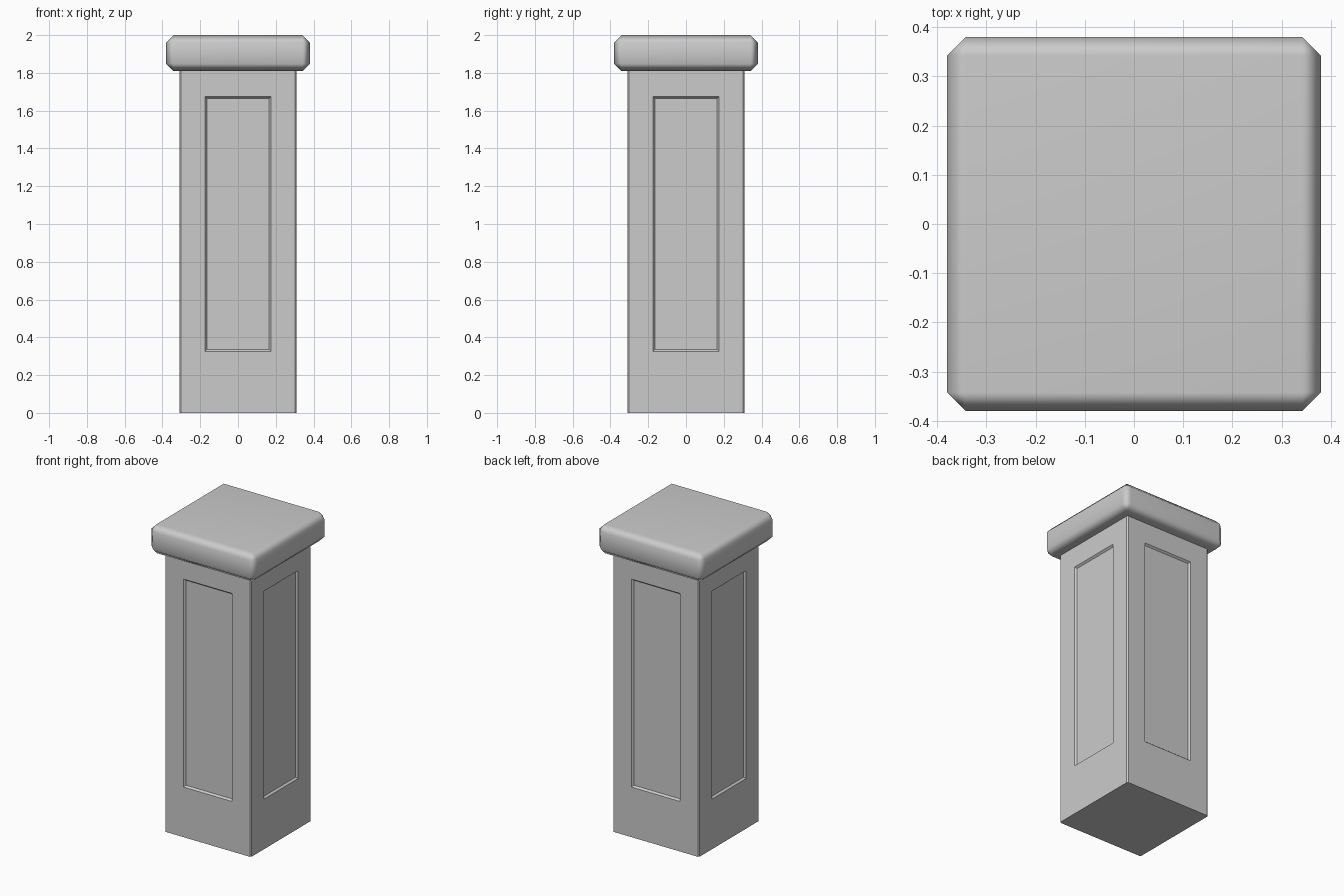
import bpy, bmesh, math
from mathutils import Vector

if "Cube" in bpy.data.objects:
    bpy.data.objects.remove(bpy.data.objects["Cube"])


def box(name, half, z0, z1):
    bpy.ops.mesh.primitive_cube_add(size=1, location=(0, 0, (z0 + z1) / 2))
    ob = bpy.context.object
    ob.name = name
    ob.scale = (2 * half, 2 * half, z1 - z0)
    bpy.ops.object.transform_apply(location=True, rotation=False, scale=True)
    return ob


def bevel_edges(ob, width, vertical_only):
    bm = bmesh.new()
    bm.from_mesh(ob.data)
    edges = [e for e in bm.edges if not vertical_only
             or abs(e.verts[0].co.z - e.verts[1].co.z) > 0.1]
    bmesh.ops.bevel(bm, geom=edges, offset=width, segments=1,
                    affect='EDGES', profile=0.5)
    bm.to_mesh(ob.data)
    bm.free()


H = 0.31                            # half width of the shaft
PANEL, PZ0, PZ1 = 0.175, 0.325, 1.675
SLOPE, DEPTH = 0.014, 0.012

# Shaft with slightly softened vertical corners
shaft = box("shaft", H, 0, 1.83)
bevel_edges(shaft, 0.008, True)

# Recessed panel with sloping rim on each of the four sides
bm = bmesh.new()
bm.from_mesh(shaft.data)
sides = [f for f in bm.faces if abs(f.normal.z) < 0.1 and f.calc_area() > 0.5]
for f in sides:
    n = f.normal.copy()
    across = Vector((0, 0, 1)).cross(n)
    bmesh.ops.inset_individual(bm, faces=[f], thickness=0.1, depth=0)
    for v in f.verts:
        s = math.copysign(PANEL, v.co.dot(across))
        z = PZ1 if v.co.z > 1 else PZ0
        v.co = n * H + across * s + Vector((0, 0, z))
    bmesh.ops.inset_individual(bm, faces=[f], thickness=SLOPE, depth=-DEPTH)
bm.to_mesh(shaft.data)
bm.free()
bpy.context.view_layer.objects.active = shaft
bpy.ops.object.select_all(action='DESELECT')
shaft.select_set(True)
bpy.ops.object.shade_smooth_by_angle(angle=math.radians(30))

# Overhanging cap with chamfered, smoothly shaded edges
cap = box("cap", 0.38, 1.81, 2.0)
bevel_edges(cap, 0.038, False)
bpy.ops.object.shade_smooth()
normals = cap.modifiers.new("face_weighted", 'WEIGHTED_NORMAL')
normals.keep_sharp = True
